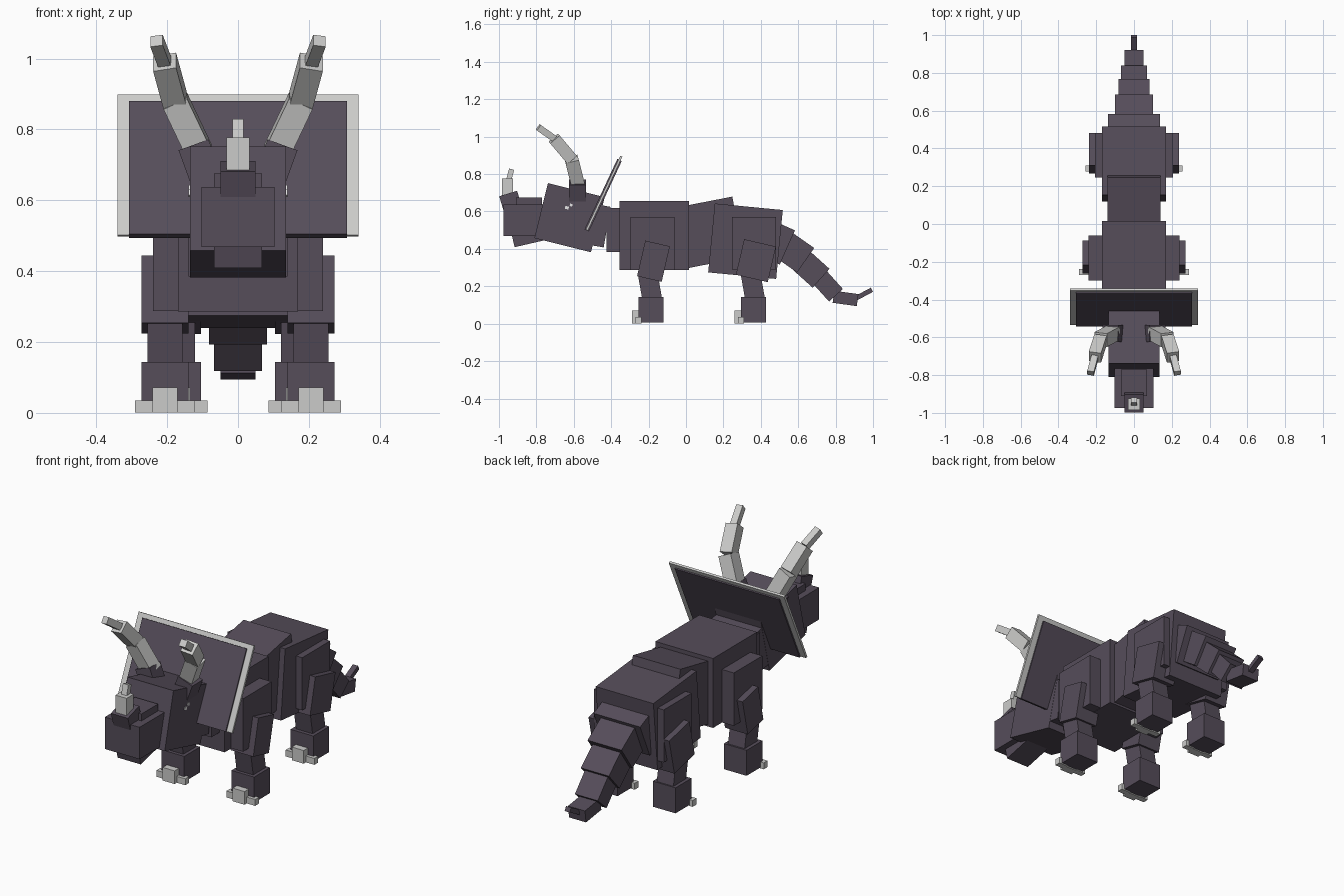
import bpy
import math
from mathutils import Matrix, Vector

if "Cube" in bpy.data.objects:
    bpy.data.objects.remove(bpy.data.objects["Cube"], do_unlink=True)


def material(name, rgb):
    mat = bpy.data.materials.new(name)
    mat.use_nodes = True
    color = (*rgb, 1)
    mat.diffuse_color = color
    bsdf = mat.node_tree.nodes["Principled BSDF"]
    bsdf.inputs["Base Color"].default_value = color
    bsdf.inputs["Roughness"].default_value = 0.9
    return mat


HIDE = material("dusky purple hide", (0.092, 0.074, 0.102))
HORN = material("pale grey horn", (0.6, 0.6, 0.59))
EYE = material("white eye", (0.8, 0.8, 0.8))


def block(name, center, size, pitch=0, roll=0, mat=HIDE, rot=None):
    """Box with pitch about x and roll about y, in degrees."""
    bpy.ops.mesh.primitive_cube_add(size=1)
    obj = bpy.context.object
    obj.name = name
    if rot is None:
        rot = (Matrix.Rotation(math.radians(roll), 4, 'Y')
               @ Matrix.Rotation(math.radians(pitch), 4, 'X'))
    obj.data.transform(Matrix.Translation(center) @ rot @ Matrix.Diagonal((*size, 1)))
    obj.data.materials.append(mat)
    return obj


def beam(name, start, end, width, mat):
    """Square bar between two points."""
    a, b = Vector(start), Vector(end)
    up = (b - a).normalized()
    side = Vector((1, 0, 0))
    side = (side - up * side.dot(up)).normalized()
    rot = Matrix((side, up.cross(side), up)).transposed().to_4x4()
    return block(name, (a + b) / 2, (width, width, (b - a).length), mat=mat, rot=rot)


# Body
block("chest", (0, -0.17, 0.471), (0.34, 0.37, 0.37))
block("belly", (0, 0.107, 0.484), (0.28, 0.35, 0.33), 11)
block("rump", (0, 0.318, 0.441), (0.34, 0.365, 0.37), -5.5)
block("neck_base", (0, -0.36, 0.502), (0.28, 0.13, 0.235))
block("neck", (0, -0.5, 0.53), (0.27, 0.16, 0.22), -10)

# Tail: y, z, width, length, height, pitch
tail = [
    (0.478, 0.436, 0.275, 0.14, 0.20, -24),
    (0.57, 0.388, 0.20, 0.17, 0.16, -35),
    (0.67, 0.29, 0.165, 0.14, 0.135, -42),
    (0.745, 0.215, 0.135, 0.17, 0.10, -48),
    (0.853, 0.135, 0.10, 0.13, 0.065, -8),
    (0.95, 0.158, 0.03, 0.10, 0.025, 28),
]
for i, (y, z, w, length, h, pitch) in enumerate(tail):
    block(f"tail_segment_{i + 1}", (0, y, z), (w, length, h), pitch)

# Head
block("head", (0, -0.623, 0.567), (0.272, 0.312, 0.303), -14)
block("snout", (0, -0.865, 0.553), (0.205, 0.22, 0.17))
block("snout_ridge", (0, -0.84, 0.645), (0.136, 0.14, 0.06))
block("lower_jaw", (0, -0.84, 0.478), (0.136, 0.18, 0.10), 13)
block("nose_pad", (0, -0.94, 0.66), (0.10, 0.10, 0.075), 17)
block("nose_horn", (0, -0.955, 0.73), (0.066, 0.06, 0.095), mat=HORN)
block("nose_horn_tip", (0, -0.94, 0.797), (0.032, 0.028, 0.06), -15, mat=HORN)

# Neck frill: hide plate with a pale rim on three sides
block("frill_rim", (0, -0.438, 0.698), (0.68, 0.012, 0.437), -25, mat=HORN)
block("frill_plate", (0, -0.443, 0.687), (0.614, 0.026, 0.415), -25)

for side, s in (("left", 1), ("right", -1)):
    # Brow horns
    block(f"{side}_horn_base", (s * 0.105, -0.58, 0.70), (0.09, 0.09, 0.12), 0, s * 20)
    path = [(s * 0.108, -0.575, 0.735), (s * 0.177, -0.612, 0.88),
            (s * 0.207, -0.705, 0.99), (s * 0.23, -0.79, 1.05)]
    for i, w in enumerate((0.073, 0.066, 0.036)):
        beam(f"{side}_horn_segment_{i + 1}", path[i], path[i + 1], w, HORN)

    # Eyes
    block(f"{side}_eye_front", (s * 0.136, -0.637, 0.62), (0.006, 0.02, 0.016), -14, mat=EYE)
    block(f"{side}_eye_back", (s * 0.136, -0.614, 0.634), (0.006, 0.014, 0.014), -14, mat=EYE)

    # Shoulder and hip plates
    block(f"{side}_shoulder", (s * 0.18, -0.18, 0.428), (0.12, 0.24, 0.282))
    block(f"{side}_hip", (s * 0.146, 0.364, 0.43), (0.12, 0.235, 0.28))

    # Legs: name, x, upper y, upper z, upper depth, calf y, foot y
    for leg, x, uy, uz, depth, cy, fy in (
            ("front", 0.206, -0.174, 0.334, 0.135, -0.192, -0.187),
            ("hind", 0.171, 0.374, 0.337, 0.175, 0.358, 0.361)):
        name = f"{side}_{leg}"
        x *= s
        block(f"{name}_upper_leg", (x, uy, uz), (0.134, depth, 0.195), -13)
        block(f"{name}_calf", (x, cy, 0.195), (0.098, 0.105, 0.15), 10)
        block(f"{name}_foot", (x, fy, 0.075), (0.134, 0.134, 0.136))
        block(f"{name}_middle_toe", (x, fy - 0.08, 0.036), (0.07, 0.045, 0.07), mat=HORN)
        for k, t in (("inner", -s), ("outer", s)):
            block(f"{name}_{k}_toe", (x + t * 0.059, fy - 0.068, 0.018),
                  (0.052, 0.032, 0.034), mat=HORN)
